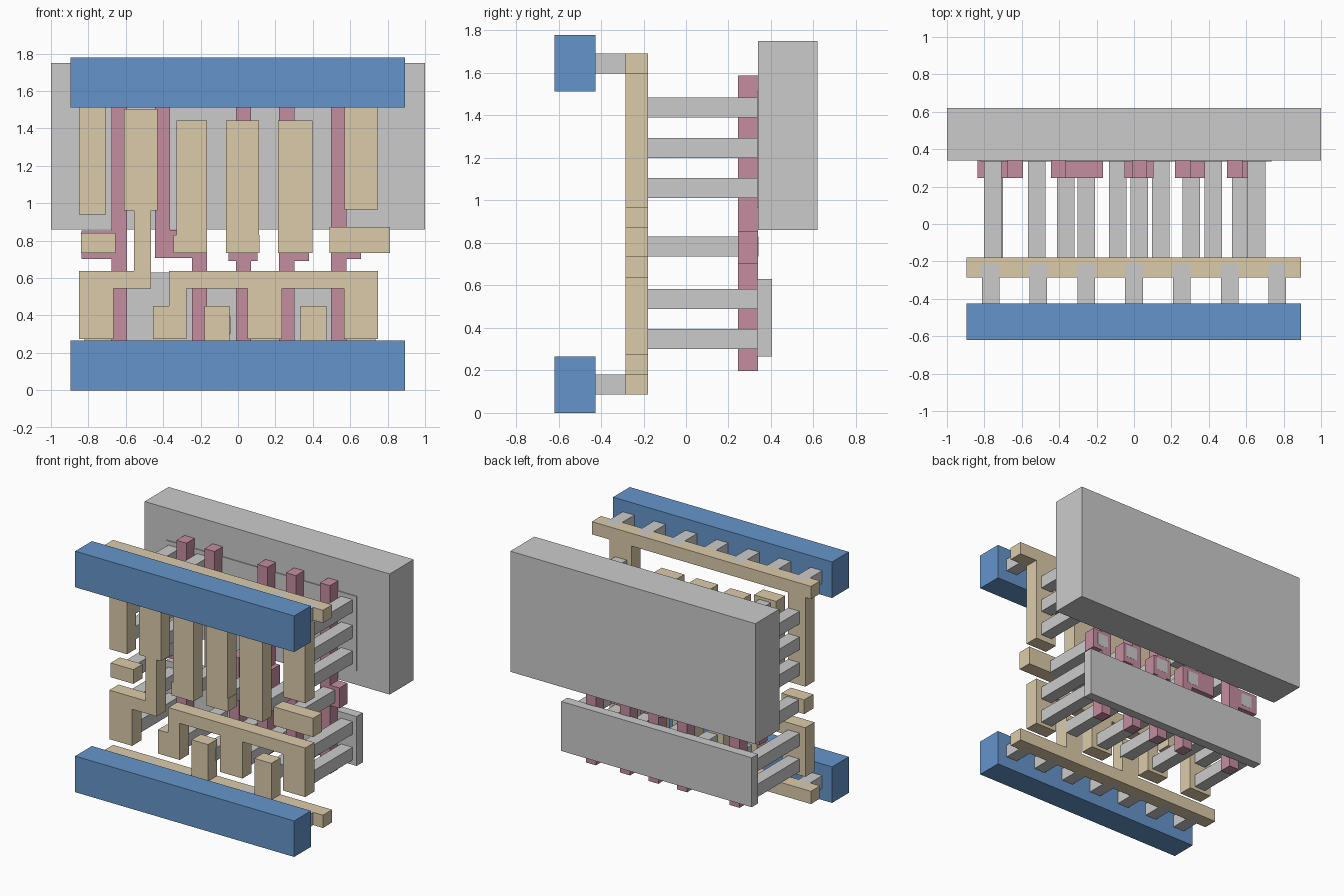
import bpy, bmesh

if "Cube" in bpy.data.objects:
    bpy.data.objects.remove(bpy.data.objects["Cube"])


def material(name, rgb):
    m = bpy.data.materials.new(name)
    m.diffuse_color = (*rgb, 1)
    m.use_nodes = True
    m.node_tree.nodes["Principled BSDF"].inputs["Base Color"].default_value = m.diffuse_color
    return m


BLUE = material("metal_blue", (0.13, 0.30, 0.60))
TAN = material("wire_tan", (0.72, 0.60, 0.40))
PINK = material("gate_pink", (0.56, 0.27, 0.35))


def slab(name, outline, y0, y1, mat=None):
    """Extrude an x-z outline from y0 to y1."""
    bm = bmesh.new()
    face = bm.faces.new([bm.verts.new((x, y0, z)) for x, z in outline])
    ext = bmesh.ops.extrude_face_region(bm, geom=[face])["geom"]
    verts = [v for v in ext if isinstance(v, bmesh.types.BMVert)]
    bmesh.ops.translate(bm, verts=verts, vec=(0, y1 - y0, 0))
    bmesh.ops.recalc_face_normals(bm, faces=bm.faces)
    me = bpy.data.meshes.new(name)
    bm.to_mesh(me)
    bm.free()
    ob = bpy.data.objects.new(name, me)
    bpy.context.collection.objects.link(ob)
    if mat:
        me.materials.append(mat)
    return ob


def rect(x0, x1, z0, z1):
    return [(x0, z0), (x1, z0), (x1, z1), (x0, z1)]


def comb(x0, x1, base, tip, teeth):
    """Bar between base and tip edges, with teeth (x0, x1, end) leaving the tip edge."""
    pts = [(x0, base), (x0, tip)]
    for a, b, end in teeth:
        pts += [(a, tip), (a, end), (b, end), (b, tip)]
    pts += [(x1, tip), (x1, base)]
    return [p for i, p in enumerate(pts) if p != pts[i - 1]]


def post(name, x, z, y0, y1, s=0.047):
    slab(name, rect(x - s, x + s, z - s, z + s), y0, y1)


# Well and active regions at the back
slab("well_block", rect(-1, 1, 0.86, 1.75), 0.34, 0.62)
slab("upper_active_plate", rect(-0.82, 0.735, 0.965, 1.515), 0.333, 0.405)
slab("lower_active_plate", rect(-0.82, 0.735, 0.265, 0.63), 0.333, 0.405)

# Front power rails and the pegs behind them
for tag, z in (("lower", 0.133), ("upper", 1.645)):
    slab(tag + "_power_rail", rect(-0.895, 0.893, z - 0.133, z + 0.133), -0.62, -0.425, BLUE)
    for i in range(7):
        post(f"{tag}_rail_peg_{i}", (i - 3) * 0.2556, z, -0.425, -0.215)

# Wiring layer
wires = {
    "upper_supply_wire": comb(-0.895, 0.893, 1.692, 1.598,
                              [(-0.85, -0.706, 0.94), (0.57, 0.748, 0.967)]),
    "lower_supply_wire": comb(-0.895, 0.893, 0.086, 0.18,
                              [(-0.18, -0.045, 0.45), (0.333, 0.472, 0.45)]),
    "left_link_wire": [(-0.85, 0.275), (-0.665, 0.275), (-0.665, 0.545), (-0.465, 0.545),
                       (-0.465, 0.962), (-0.43, 0.962), (-0.43, 1.505), (-0.61, 1.505),
                       (-0.61, 0.962), (-0.555, 0.962), (-0.555, 0.637), (-0.85, 0.637)],
    "right_link_wire": [(-0.37, 0.637), (-0.37, 0.45), (-0.455, 0.45), (-0.455, 0.275),
                        (-0.276, 0.275), (-0.276, 0.545), (0.052, 0.545), (0.052, 0.275),
                        (0.236, 0.275), (0.236, 0.545), (0.567, 0.545), (0.567, 0.275),
                        (0.748, 0.275), (0.748, 0.637)],
    "input_wire_1": rect(-0.84, -0.655, 0.735, 0.84),
    "input_wire_2": [(-0.345, 0.735), (-0.165, 0.735), (-0.165, 1.443), (-0.33, 1.443),
                     (-0.33, 0.83), (-0.345, 0.83)],
    "input_wire_3": [(-0.063, 0.735), (0.116, 0.735), (0.116, 0.83), (0.112, 0.83),
                     (0.112, 1.443), (-0.063, 1.443)],
    "input_wire_4": rect(0.213, 0.398, 0.735, 1.443),
    "output_wire": rect(0.49, 0.812, 0.735, 0.873),
}
for name, outline in wires.items():
    slab(name, outline, -0.285, -0.178, TAN)

# Gate strips: upper strip x, lower strip x, pad left, pad right, pad bottom
W, TOP, BOT = 0.082, 1.587, 0.197
gates = [(-0.675, -0.675, -0.838, -0.593, 0.703), (-0.445, -0.247, -0.445, -0.165, 0.706),
         (-0.012, -0.012, -0.05, 0.103, 0.69), (0.219, 0.219, 0.219, 0.379, 0.69),
         (0.497, 0.497, 0.497, 0.657, 0.703)]
for i, (u, l, a, b, z) in enumerate(gates):
    h = z + 0.15
    pts = [(l, BOT), (l + W, BOT), (l + W, z), (b, z), (b, h), (u + W, h),
           (u + W, TOP), (u, TOP), (u, h), (a, h), (a, z), (l, z)]
    pts = [p for k, p in enumerate(pts) if p != pts[k - 1]]
    slab(f"gate_strip_{i}", pts, 0.245, 0.34, PINK)

# Contact posts running from the wiring back to gates and active plates
HIGH, LOW = (1.437, 1.247, 1.058), (0.537, 0.347)
contacts = [(x, z) for x in (-0.755, -0.52, 0.655) for z in HIGH]
contacts += [(x, z) for x in (-0.755, 0.655) for z in LOW]
contacts += [(x, 0.347) for x in (-0.365, -0.086, 0.144, 0.424)]
contacts += [(x, 0.782) for x in (-0.748, -0.255, 0.027, 0.306, 0.572)]
for i, (x, z) in enumerate(contacts):
    post(f"contact_post_{i}", x, z, -0.2, 0.341 if z == 0.782 else 0.335)
